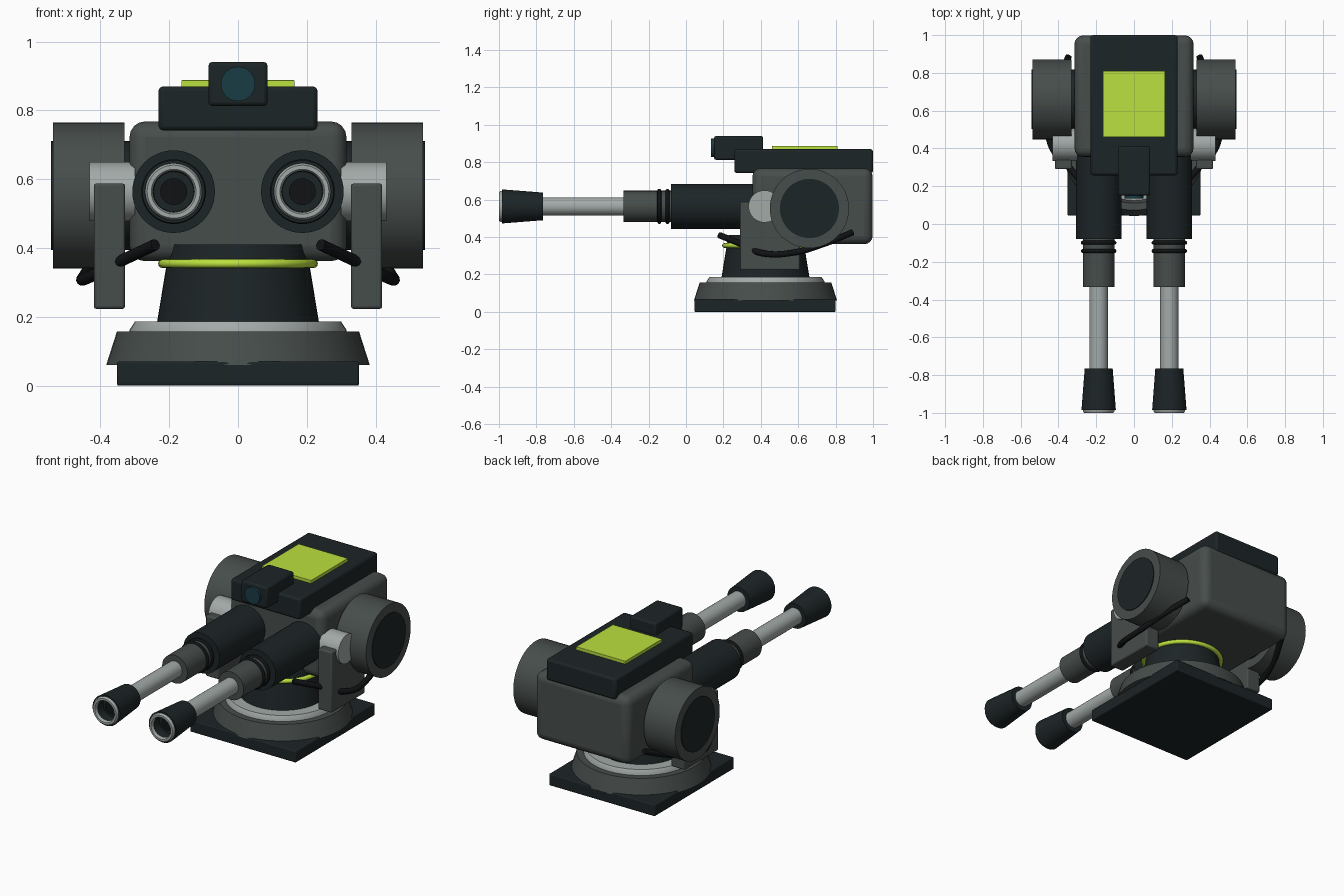
import bpy
from math import pi, radians
from mathutils import Vector

if "Cube" in bpy.data.objects:
    bpy.data.objects.remove(bpy.data.objects["Cube"])


def material(name, r, g, b):
    m = bpy.data.materials.new(name)
    m.diffuse_color = (r, g, b, 1)
    m.use_nodes = True
    m.node_tree.nodes["Principled BSDF"].inputs["Base Color"].default_value = m.diffuse_color
    return m


GREY = material("grey_paint", 0.062, 0.075, 0.07)
DARK = material("dark_metal", 0.012, 0.018, 0.02)
BLACK = material("black_rubber", 0.005, 0.006, 0.007)
STEEL = material("pale_steel", 0.36, 0.4, 0.39)
LIME = material("lime_paint", 0.5, 0.75, 0.05)
GLASS = material("lens_glass", 0.01, 0.045, 0.06)


def finish(ob, name, mat):
    ob.name = name
    ob.data.materials.clear()
    ob.data.materials.append(mat)
    bpy.ops.object.shade_smooth_by_angle(angle=radians(35))
    return ob


def box(name, mat, x, y, z, bevel=0.01, segments=2):
    """Rounded box from (min, max) ranges."""
    lo, hi = Vector((x[0], y[0], z[0])), Vector((x[1], y[1], z[1]))
    bpy.ops.mesh.primitive_cube_add(size=1)
    ob = bpy.context.object
    for v in ob.data.vertices:
        v.co = (lo + hi) / 2 + Vector([a * b for a, b in zip(v.co, hi - lo)])
    mod = ob.modifiers.new("Bevel", 'BEVEL')
    mod.width, mod.segments = bevel, segments
    return finish(ob, name, mat)


def lathe(name, mat, centre, axis, profile, n=48):
    """Revolve (radius, position along axis) points; a zero radius makes a pole."""
    c = Vector(centre)
    turn = Vector((0, 0, 1)).rotation_difference(Vector(axis))
    from math import cos, sin
    verts, faces, rings = [], [], []
    for r, h in profile:
        k = n if r > 0 else 1
        rings.append([len(verts) + i for i in range(k)])
        verts += [c + turn @ Vector((r * cos(2 * pi * i / n), r * sin(2 * pi * i / n), h)) for i in range(k)]
    for a, b in zip(rings, rings[1:]):
        for i in range(n):
            j = (i + 1) % n
            q = [a[i % len(a)], a[j % len(a)], b[j % len(b)], b[i % len(b)]]
            faces.append(list(dict.fromkeys(q)))
    me = bpy.data.meshes.new(name)
    me.from_pydata(verts, [], faces)
    ob = bpy.data.objects.new(name, me)
    bpy.context.collection.objects.link(ob)
    bpy.ops.object.select_all(action='DESELECT')
    ob.select_set(True)
    bpy.context.view_layer.objects.active = ob
    return finish(ob, name, mat)


def disc(name, mat, centre, axis, r0, r1, h0, h1):
    """Solid cylinder or cone frustum."""
    return lathe(name, mat, centre, axis, [(0, h0), (r0, h0), (r1, h1), (0, h1)])


def torus(name, mat, centre, major, minor, rot=(0, 0, 0)):
    bpy.ops.mesh.primitive_torus_add(location=centre, rotation=rot, major_radius=major,
                                     minor_radius=minor, major_segments=48, minor_segments=12)
    return finish(bpy.context.object, name, mat)


UP, FORWARD = (0, 0, 1), (0, -1, 0)

# Base and pedestal
base = (0, 0.425, 0)
box("base_plate", DARK, (-0.352, 0.352), (0.045, 0.8), (0, 0.07), 0.006)
disc("base_skirt", GREY, base, UP, 0.383, 0.352, 0.06, 0.157)
lathe("bearing_ring", STEEL, base, UP,
      [(0, 0.15), (0.315, 0.15), (0.315, 0.163), (0.3, 0.186), (0, 0.186)])
disc("pedestal", DARK, base, UP, 0.236, 0.198, 0.18, 0.41)
torus("pedestal_band", LIME, (0, 0.425, 0.355), 0.219, 0.013)

# Body, lid and sight
box("body", GREY, (-0.315, 0.315), (0.355, 0.998), (0.362, 0.768), 0.045, 4)
box("lid", DARK, (-0.231, 0.231), (0.258, 1.0), (0.742, 0.87), 0.013)
box("lid_panel", LIME, (-0.164, 0.164), (0.46, 0.81), (0.86, 0.888), 0.002)
box("sight_housing", DARK, (-0.086, 0.086), (0.15, 0.412), (0.813, 0.941), 0.011)
disc("sight_lens", GLASS, (0, 0, 0.877), FORWARD, 0.05, 0.05, -0.16, -0.135)

for side, s in (("left", -1), ("right", 1)):
    out = (s, 0, 0)

    # Barrel
    gun = (s * 0.187, 0, 0.564)
    disc("sleeve_" + side, DARK, gun, FORWARD, 0.12, 0.12, -0.4, 0.08)
    disc("collar_" + side, GREY, gun, FORWARD, 0.084, 0.084, 0.05, 0.333)
    for i, y in enumerate((-0.099, -0.143)):
        torus(f"collar_ring_{side}_{i + 1}", BLACK, (gun[0], y, gun[2]), 0.083, 0.011, (pi / 2, 0, 0))
    disc("barrel_" + side, STEEL, gun, FORWARD, 0.049, 0.049, 0.3, 0.8)
    lathe("muzzle_" + side, DARK, gun, FORWARD,
          [(0, 0.765), (0.074, 0.765), (0.091, 0.984), (0.06, 0.984), (0.058, 0.93), (0, 0.93)])
    lathe("muzzle_rim_" + side, STEEL, gun, FORWARD,
          [(0.06, 0.975), (0.083, 0.975), (0.083, 0.991), (0.077, 1.0),
           (0.065, 1.0), (0.06, 0.991), (0.06, 0.975)])
    disc("muzzle_bore_" + side, BLACK, gun, FORWARD, 0.039, 0.039, 0.9, 0.94)

    # Side drum, trunnion and bracket
    hub = (0, 0.66, 0.553)
    disc("drum_" + side, GREY, hub, out, 0.212, 0.212, 0.33, 0.538)
    disc("drum_core_" + side, DARK, hub, out, 0.158, 0.158, 0.3, 0.543)
    disc("trunnion_" + side, STEEL, (0, 0.42, 0.564), out, 0.086, 0.086, 0.3, 0.432)
    box("bracket_" + side, GREY, sorted((s * 0.328, s * 0.419)), (0.29, 0.61), (0.223, 0.588), 0.008)

    # Hanging cable
    path = [(0.24, 0.18, 0.41), (0.335, 0.29, 0.365), (0.44, 0.42, 0.312),
            (0.447, 0.58, 0.318), (0.41, 0.74, 0.365), (0.345, 0.89, 0.425)]
    cu = bpy.data.curves.new("cable_" + side, 'CURVE')
    cu.dimensions = '3D'
    cu.bevel_depth, cu.bevel_resolution, cu.use_fill_caps = 0.017, 3, True
    sp = cu.splines.new('BEZIER')
    sp.bezier_points.add(len(path) - 1)
    for p, (x, y, z) in zip(sp.bezier_points, path):
        p.co = (s * x, y, z)
        p.handle_left_type = p.handle_right_type = 'AUTO'
    cu.materials.append(BLACK)
    bpy.context.collection.objects.link(bpy.data.objects.new("cable_" + side, cu))
